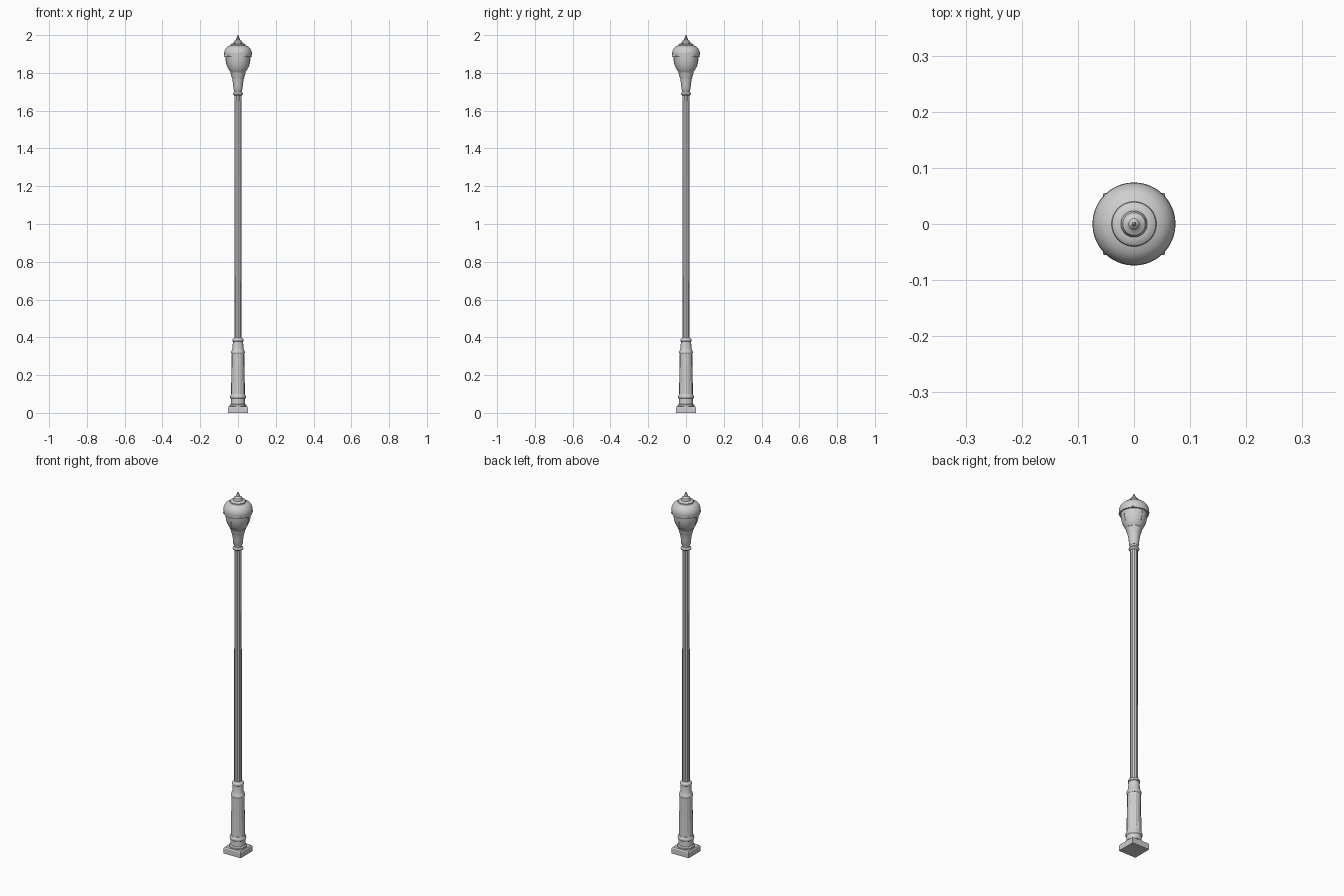
import bpy, bmesh, math

if "Cube" in bpy.data.objects:
    bpy.data.objects.remove(bpy.data.objects["Cube"])

metal = bpy.data.materials.new("grey_metal")
metal.diffuse_color = (0.62, 0.62, 0.62, 1)
metal.use_nodes = True
metal.node_tree.nodes["Principled BSDF"].inputs["Base Color"].default_value = metal.diffuse_color


def finish(name, bm, smooth=True):
    bmesh.ops.recalc_face_normals(bm, faces=bm.faces)
    me = bpy.data.meshes.new(name)
    bm.to_mesh(me)
    bm.free()
    me.materials.append(metal)
    ob = bpy.data.objects.new(name, me)
    bpy.context.collection.objects.link(ob)
    if smooth:
        bpy.ops.object.select_all(action='DESELECT')
        ob.select_set(True)
        bpy.context.view_layer.objects.active = ob
        bpy.ops.object.shade_smooth_by_angle(angle=math.radians(35))
    return ob


def lathe(name, profile, n=48, flute=0.0):
    """Closed turned part; flute pulls every second vertex inwards."""
    bm = bmesh.new()
    rings = []
    for r, z in profile:
        ring = []
        for i in range(n):
            a = 2 * math.pi * i / n
            q = r - (flute if i % 2 else 0)
            ring.append(bm.verts.new((q * math.cos(a), q * math.sin(a), z)))
        rings.append(ring)
    for lo, hi in zip(rings, rings[1:]):
        for i in range(n):
            j = (i + 1) % n
            bm.faces.new((lo[i], lo[j], hi[j], hi[i]))
    bm.faces.new(rings[0])
    bm.faces.new(rings[-1])
    return finish(name, bm)


# square plinth
bm = bmesh.new()
rows = [[bm.verts.new((x * h, y * h, z)) for x, y in ((-1, -1), (1, -1), (1, 1), (-1, 1))]
        for h, z in ((0.052, 0), (0.052, 0.029), (0.048, 0.035))]
for lo, hi in zip(rows, rows[1:]):
    for i in range(4):
        bm.faces.new((lo[i], lo[(i + 1) % 4], hi[(i + 1) % 4], hi[i]))
bm.faces.new(rows[0])
bm.faces.new(rows[-1])
finish("plinth", bm, False)

# base mouldings and lower column
lathe("base_moulding", [(0.044, 0.034), (0.044, 0.042), (0.038, 0.047), (0.037, 0.076),
                        (0.041, 0.080), (0.042, 0.085), (0.041, 0.090), (0.038, 0.094),
                        (0.037, 0.100)])
lathe("lower_column", [(0.037, 0.09), (0.033, 0.315)], 32, 0.0015)
lathe("lower_collar", [(0.033, 0.312), (0.036, 0.317), (0.036, 0.324), (0.033, 0.330),
                       (0.029, 0.342), (0.027, 0.378), (0.030, 0.381), (0.030, 0.388),
                       (0.026, 0.394), (0.019, 0.398)])

# long shaft
lathe("shaft", [(0.0195, 0.385), (0.0185, 1.69)], 24, 0.0012)

# neck and lamp holder
lathe("neck_ring", [(0.019, 1.680), (0.025, 1.684), (0.027, 1.689), (0.025, 1.694),
                    (0.020, 1.698), (0.020, 1.708), (0.023, 1.713)])
lathe("lamp_holder", [(0.021, 1.708), (0.024, 1.714), (0.026, 1.74), (0.030, 1.765),
                      (0.034, 1.780), (0.036, 1.784), (0.036, 1.790), (0.039, 1.795),
                      (0.040, 1.801), (0.037, 1.806)])

# globe
globe = [(0.036, 1.80), (0.046, 1.812), (0.055, 1.83), (0.061, 1.85),
         (0.064, 1.87), (0.065, 1.89)]
lathe("globe", globe)

# slim globe ribs, repeated on four sides
bm = bmesh.new()
for k in range(4):
    a = k * math.pi / 2
    u, v = (math.cos(a), math.sin(a)), (-math.sin(a), math.cos(a))
    rows = []
    for r, z in globe[2:]:
        rows.append([bm.verts.new((u[0] * d + v[0] * w, u[1] * d + v[1] * w, z))
                     for d, w in ((r - .003, -.002), (r + .002, -.002),
                                  (r + .002, .002), (r - .003, .002))])
    for lo, hi in zip(rows, rows[1:]):
        for i in range(4):
            bm.faces.new((lo[i], lo[(i + 1) % 4], hi[(i + 1) % 4], hi[i]))
    bm.faces.new(rows[0])
    bm.faces.new(rows[-1])
finish("globe_ribs", bm, False)

# domed cap
lathe("cap", [(0.064, 1.884), (0.072, 1.884), (0.073, 1.889), (0.072, 1.893),
              (0.074, 1.900), (0.073, 1.911), (0.069, 1.923), (0.062, 1.933),
              (0.052, 1.941), (0.040, 1.945), (0.039, 1.951), (0.034, 1.955),
              (0.024, 1.957)])

# small rim screws on the diagonals
bm = bmesh.new()
for k in range(4):
    a = math.pi / 4 + k * math.pi / 2
    g = bmesh.ops.create_uvsphere(bm, u_segments=10, v_segments=6, radius=0.004)
    bmesh.ops.translate(bm, verts=g["verts"],
                        vec=(0.073 * math.cos(a), 0.073 * math.sin(a), 1.889))
finish("rim_screws", bm)

# finial
lathe("finial", [(0.024, 1.954), (0.023, 1.962), (0.020, 1.970), (0.012, 1.974),
                 (0.009, 1.977), (0.010, 1.981), (0.008, 1.985), (0.004, 1.988),
                 (0.004, 1.995), (0.001, 2.0)], 32)
